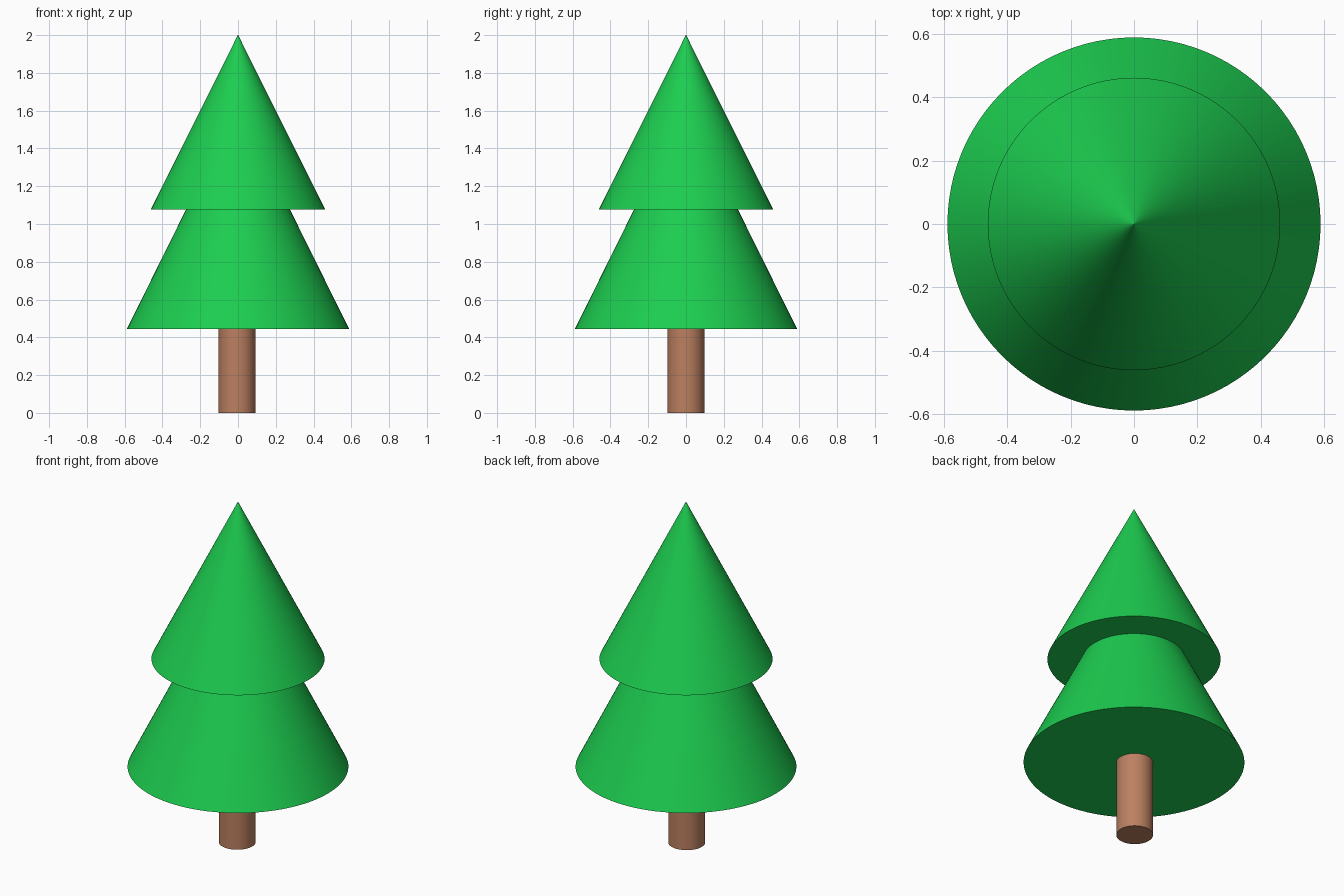
import bpy, math

if "Cube" in bpy.data.objects:
    bpy.data.objects.remove(bpy.data.objects["Cube"])


def material(name, color):
    mat = bpy.data.materials.new(name)
    mat.diffuse_color = color
    mat.use_nodes = True
    mat.node_tree.nodes["Principled BSDF"].inputs["Base Color"].default_value = mat.diffuse_color
    return mat


def tapered(name, r_bottom, r_top, z0, z1, mat, x=0.0):
    """Round solid from z0 to z1, smooth sides with sharp rims."""
    bpy.ops.mesh.primitive_cone_add(
        vertices=96, radius1=r_bottom, radius2=r_top, depth=z1 - z0,
        location=(x, 0, (z0 + z1) / 2))
    obj = bpy.context.object
    obj.name = name
    obj.data.materials.append(mat)
    bpy.ops.object.shade_smooth_by_angle(angle=math.radians(30))
    return obj


green = material("foliage_green", (0.012, 0.61, 0.08, 1))
brown = material("bark_brown", (0.50, 0.215, 0.118, 1))
TIP = 0.001  # minute flat tip keeps the cone shading clean

# Trunk, running slightly up into the foliage
tapered("trunk", 0.098, 0.098, 0.0, 0.5, brown, x=-0.005)

# Two stacked foliage cones; the lower tip is hidden inside the upper one
tapered("lower_foliage", 0.588, TIP, 0.445, 1.63, green)
tapered("upper_foliage", 0.461, TIP, 1.078, 2.0, green)
